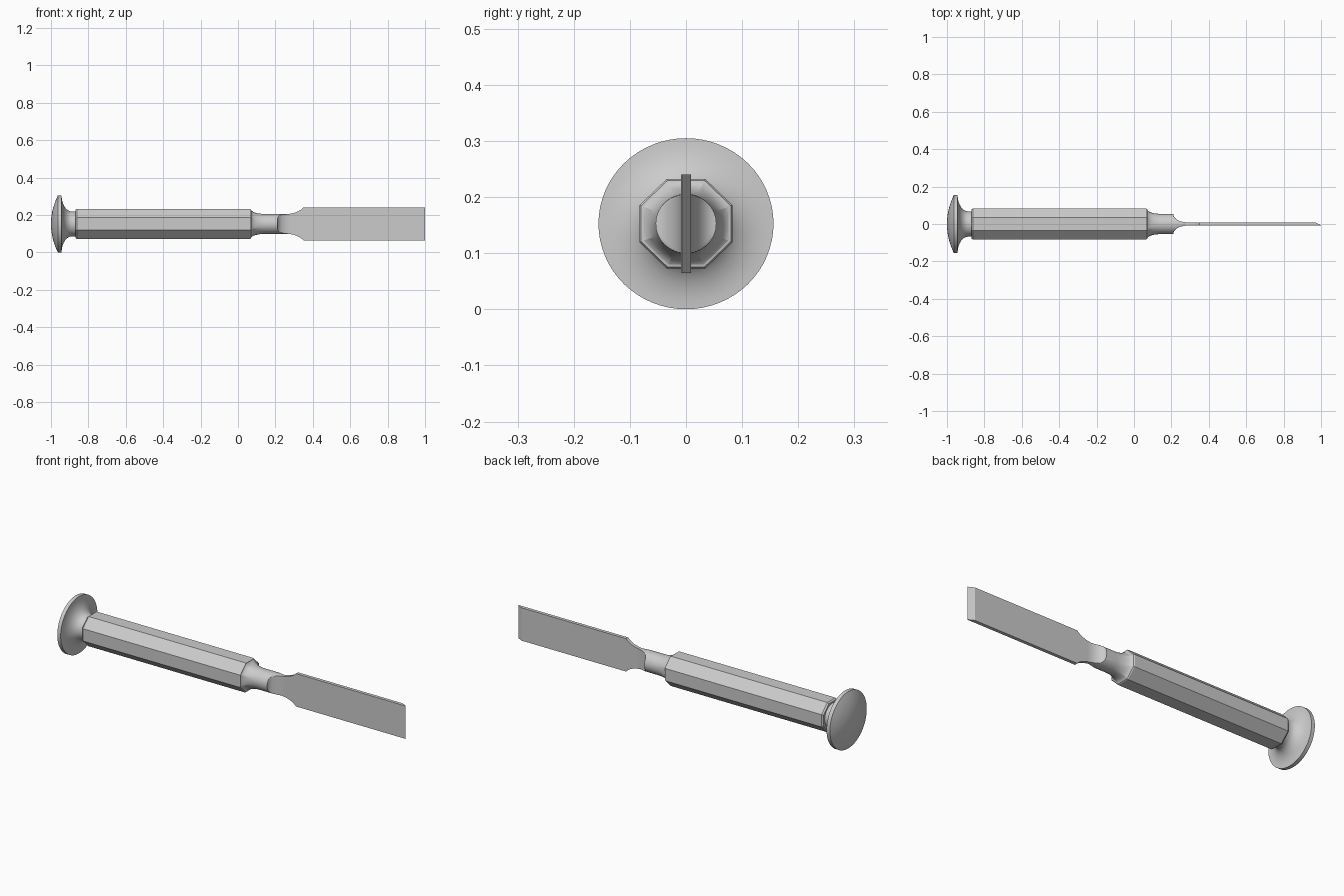
import bpy, bmesh, math

if "Cube" in bpy.data.objects:
    bpy.data.objects.remove(bpy.data.objects["Cube"])

ZC = 0.1525          # height of the long axis
steel = bpy.data.materials.new("plain grey")
steel.diffuse_color = (0.6, 0.6, 0.6, 1)
steel.use_nodes = True
steel.node_tree.nodes["Principled BSDF"].inputs["Base Color"].default_value = steel.diffuse_color


def loft(name, rings, angle=30):
    """Skin a list of equal-length rings of (x, y, z) points and cap the ends."""
    bm = bmesh.new()
    vs = [[bm.verts.new((x, y, z + ZC)) for x, y, z in ring] for ring in rings]
    n = len(vs[0])
    for a, b in zip(vs, vs[1:]):
        for i in range(n):
            j = (i + 1) % n
            bm.faces.new((a[i], a[j], b[j], b[i]))
    bm.faces.new(vs[0])
    bm.faces.new(vs[-1])
    bmesh.ops.remove_doubles(bm, verts=bm.verts, dist=1e-5)
    bmesh.ops.recalc_face_normals(bm, faces=bm.faces)
    me = bpy.data.meshes.new(name)
    bm.to_mesh(me)
    bm.free()
    me.materials.append(steel)
    ob = bpy.data.objects.new(name, me)
    bpy.context.collection.objects.link(ob)
    bpy.ops.object.select_all(action='DESELECT')
    ob.select_set(True)
    bpy.context.view_layer.objects.active = ob
    bpy.ops.object.shade_smooth_by_angle(angle=math.radians(angle))
    return ob


def circle(x, r, zs=1.0, n=64):
    return [(x, r * math.cos(2 * math.pi * i / n), zs * r * math.sin(2 * math.pi * i / n))
            for i in range(n)]


def octagon_radius(a, flat):
    """Distance from centre to the octagon's side in direction a."""
    d = (a + math.pi / 8) % (math.pi / 4) - math.pi / 8
    return flat / math.cos(d)


# Striking cap: shallow dome, thin rim, concave underside into the neck
profile = []
for i in range(9):
    t = i / 8
    profile.append((-1 + 0.037 * t * t, 0.001 + 0.155 * t))
profile.append((-0.943, 0.156))
for i in range(1, 11):
    a = math.pi / 2 * i / 10
    profile.append((-0.888 - 0.055 * math.cos(a), 0.156 - 0.088 * math.sin(a)))
profile.append((-0.85, 0.068))
loft("striking_cap", [circle(x, r, 0.977) for x, r in profile])

# Octagonal handle with small end chamfers
rings = []
for x, flat in ((-0.87, 0.077), (-0.862, 0.083), (0.065, 0.083), (0.07, 0.080)):
    ring = []
    for k in range(8):
        a = math.pi / 8 + k * math.pi / 4
        r = octagon_radius(a, flat)
        ring.append((x, r * math.cos(a), 0.96 * r * math.sin(a)))
    rings.append(ring)
loft("handle", rings, 10)

# Collar: concave blend from the octagon to the round shaft
R, N = 0.054, 64
rings = []
for i in range(11):
    a = math.pi / 2 * i / 10
    x = 0.145 - 0.075 * math.cos(a)
    f = math.sin(a)
    ring = []
    for k in range(N):
        b = 2 * math.pi * k / N
        r = octagon_radius(b, 0.080) * (1 - f) + R * f
        zs = 0.96 + 0.025 * f
        ring.append((x, r * math.cos(b), zs * r * math.sin(b)))
    rings.append(ring)
loft("collar", rings, 20)

# Round shaft, scooped away on both sides down to the blade thickness
T = 0.009
rings = [circle(0.14, R, 0.985), circle(0.21, R, 0.985)]
for i in range(1, 17):
    a = math.pi / 2 * i / 16
    x = 0.285 - 0.075 * math.cos(a)
    t = R - (R - T) * math.sin(a)
    rings.append([(x, max(-t, min(t, y)), z) for _, y, z in circle(x, R, 0.985)])
loft("shaft", rings, 25)

# Blade: flared shoulder, flat plate, bevel ground on the back side at the tip
stations = [(0.23, 0.052, T)]
for i in range(11):
    a = math.radians(62) * i / 10
    f = (1 - math.cos(a)) / (1 - math.cos(math.radians(62)))
    stations.append((0.25 + 0.10 * math.sin(a) / math.sin(math.radians(62)),
                     0.052 + 0.036 * f, T))
stations += [(0.97, 0.088, T), (1.0, 0.088, -0.007)]
loft("blade", [[(x, -T, -h), (x, back, -h), (x, back, h), (x, -T, h)]
               for x, h, back in stations], 20)
